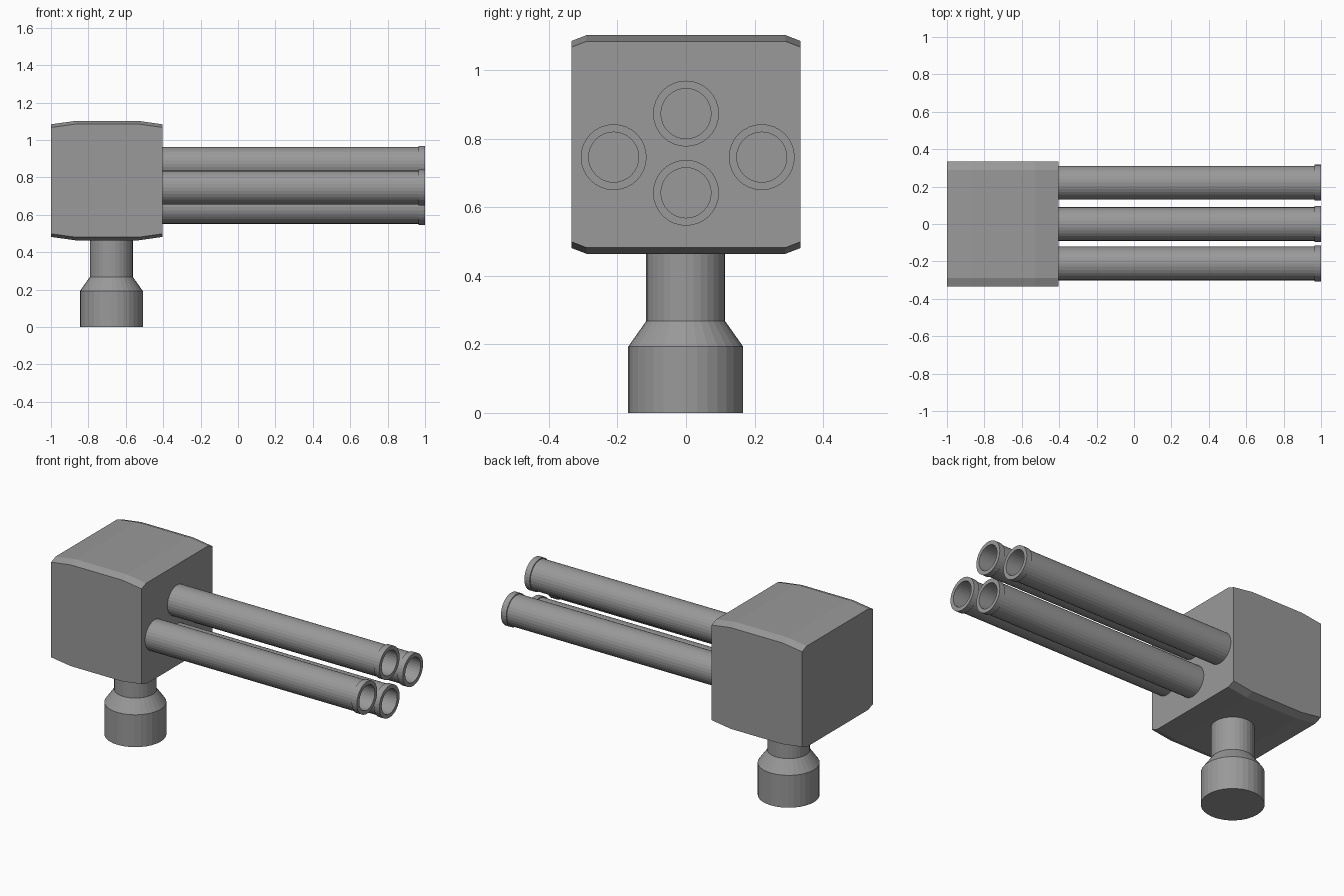
import bpy
import bmesh
from math import cos, sin, tau

if "Cube" in bpy.data.objects:
    bpy.data.objects.remove(bpy.data.objects["Cube"])

SIDES = 32

dark_grey = bpy.data.materials.new("dark_grey")
dark_grey.diffuse_color = (0.32, 0.32, 0.32, 1)
dark_grey.use_nodes = True
dark_grey.node_tree.nodes["Principled BSDF"].inputs["Base Color"].default_value = dark_grey.diffuse_color


def make_object(name, bm):
    bmesh.ops.recalc_face_normals(bm, faces=bm.faces)
    mesh = bpy.data.meshes.new(name)
    bm.to_mesh(mesh)
    bm.free()
    mesh.materials.append(dark_grey)
    obj = bpy.data.objects.new(name, mesh)
    bpy.context.collection.objects.link(obj)
    return obj


def loft(name, rings, cap=True):
    """Bridge equal-length point rings; optionally cap both ends."""
    bm = bmesh.new()
    loops = [[bm.verts.new(p) for p in ring] for ring in rings]
    for a, b in zip(loops, loops[1:]):
        n = len(a)
        for i in range(n):
            j = (i + 1) % n
            bm.faces.new((a[i], a[j], b[j], b[i]))
    if cap:
        bm.faces.new(loops[0])
        bm.faces.new(loops[-1])
    return make_object(name, bm)


def circle(r):
    return [(r * cos(tau * i / SIDES), r * sin(tau * i / SIDES)) for i in range(SIDES)]


# Housing: chamfered section, slightly lower towards both ends
def housing_ring(x, drop):
    w, inner, mid, half, chamfer = 0.334, 0.29, 0.783, 0.319 - drop, 0.017
    quarter = [(w, half - chamfer), (inner, half)]
    top = quarter + [(-y, z) for y, z in reversed(quarter)]
    section = top + [(-y, -z) for y, z in top]
    return [(x, y, mid + z) for y, z in section]


loft("housing", [housing_ring(x, d) for x, d in
                 ((-1.0, 0.018), (-0.87, 0), (-0.53, 0), (-0.403, 0.018))])

# Pedestal: wide foot tapering to a neck that enters the housing
pedestal_profile = [(0.168, 0), (0.168, 0.193), (0.115, 0.268), (0.115, 0.47)]
loft("pedestal", [[(-0.677 + x, y - 0.001, z) for x, y in circle(r)]
                  for r, z in pedestal_profile])

# Barrels: hollow tubes with a muzzle collar, open down to the housing face
barrel_profile = [(0.09, -0.405), (0.09, 0.965), (0.096, 0.965),
                  (0.096, 1.0), (0.073, 1.0), (0.073, -0.405)]
barrels = {"top_barrel": (0, 0.873), "bottom_barrel": (0, 0.642),
           "left_barrel": (-0.211, 0.746), "right_barrel": (0.221, 0.746)}
for name, (cy, cz) in barrels.items():
    loft(name, [[(x, cy + a, cz + b) for a, b in circle(r)]
                for r, x in barrel_profile], cap=False)
